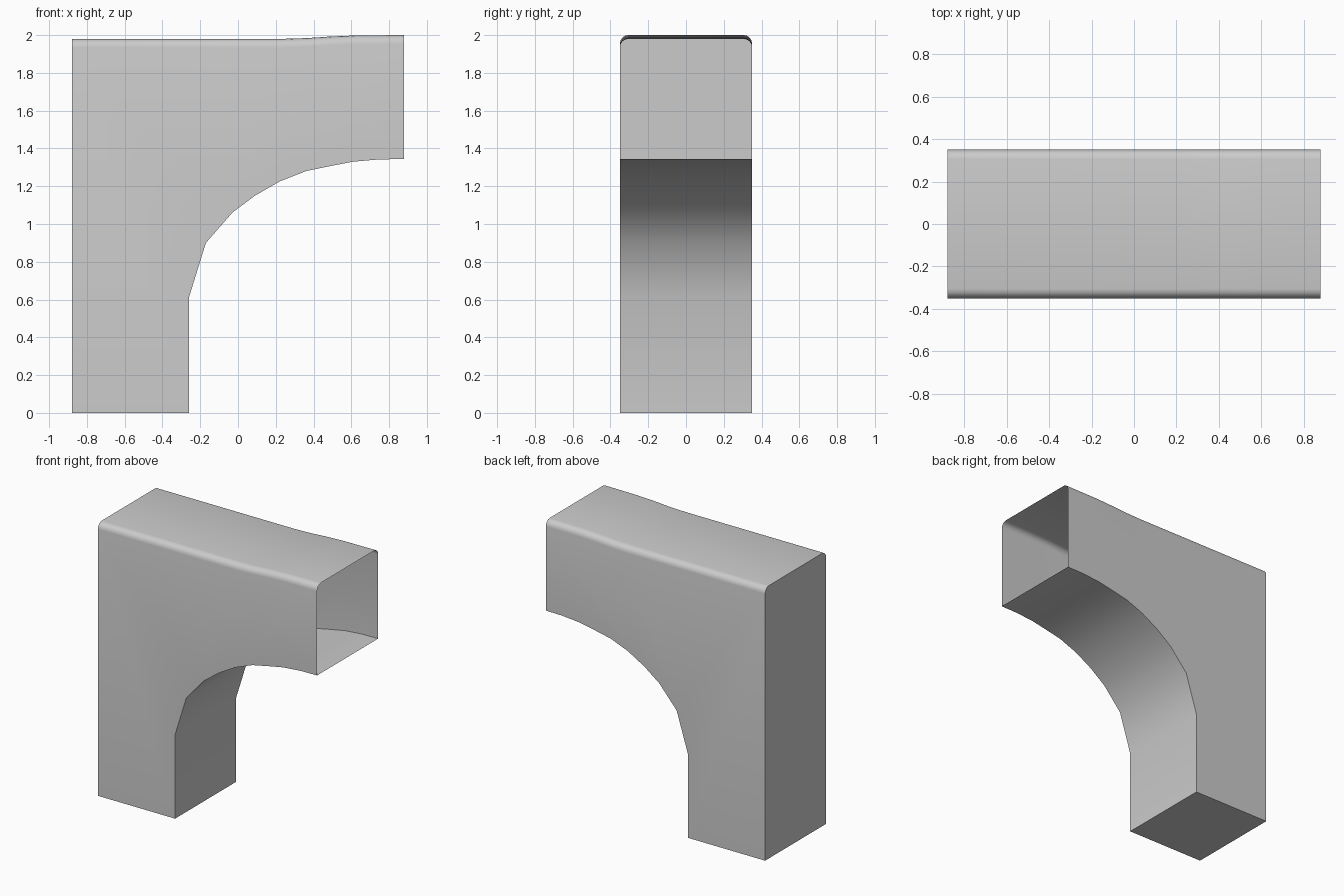
import bpy, bmesh
from math import radians

if "Cube" in bpy.data.objects:
    bpy.data.objects.remove(bpy.data.objects["Cube"])

HALF_W = 0.35

# Side outline (x, z): foot, curved underside, open mouth, gently raised top
underside = [(-0.26, 0.0), (-0.26, 0.61), (-0.17, 0.90), (-0.03, 1.06), (0.09, 1.15),
             (0.22, 1.225), (0.36, 1.28), (0.48, 1.305), (0.61, 1.33), (0.75, 1.342), (0.88, 1.344)]
top = [(0.88, 2.0), (0.62, 1.998), (0.48, 1.992), (0.36, 1.984), (0.23, 1.98), (-0.88, 1.98)]
outline = [(-0.88, 0.0)] + underside + top

# Extrude the outline across the width
bm = bmesh.new()
side = bm.faces.new([bm.verts.new((x, -HALF_W, z)) for x, z in outline])
ext = bmesh.ops.extrude_face_region(bm, geom=[side], use_keep_orig=True)
bmesh.ops.translate(bm, verts=[g for g in ext["geom"] if isinstance(g, bmesh.types.BMVert)],
                    vec=(0, 2 * HALF_W, 0))
bmesh.ops.recalc_face_normals(bm, faces=bm.faces)

# Round the two long top edges
long_edges = [e for e in bm.edges
              if all(v.co.z > 1.9 for v in e.verts)
              and abs(e.verts[0].co.y - e.verts[1].co.y) < 1e-4]
bmesh.ops.bevel(bm, geom=long_edges, offset=0.045, segments=4, profile=0.5, affect='EDGES')

# Open the mouth at the right end
mouth = [f for f in bm.faces if all(v.co.x > 0.879 for v in f.verts)]
bmesh.ops.delete(bm, geom=mouth, context='FACES_ONLY')

mesh = bpy.data.meshes.new("duct_elbow")
bm.to_mesh(mesh)
bm.free()
duct = bpy.data.objects.new("duct_elbow", mesh)
bpy.context.collection.objects.link(duct)

# Smooth the curves, keep the corners sharp
bpy.context.view_layer.objects.active = duct
duct.select_set(True)
bpy.ops.object.shade_smooth_by_angle(angle=radians(35))
